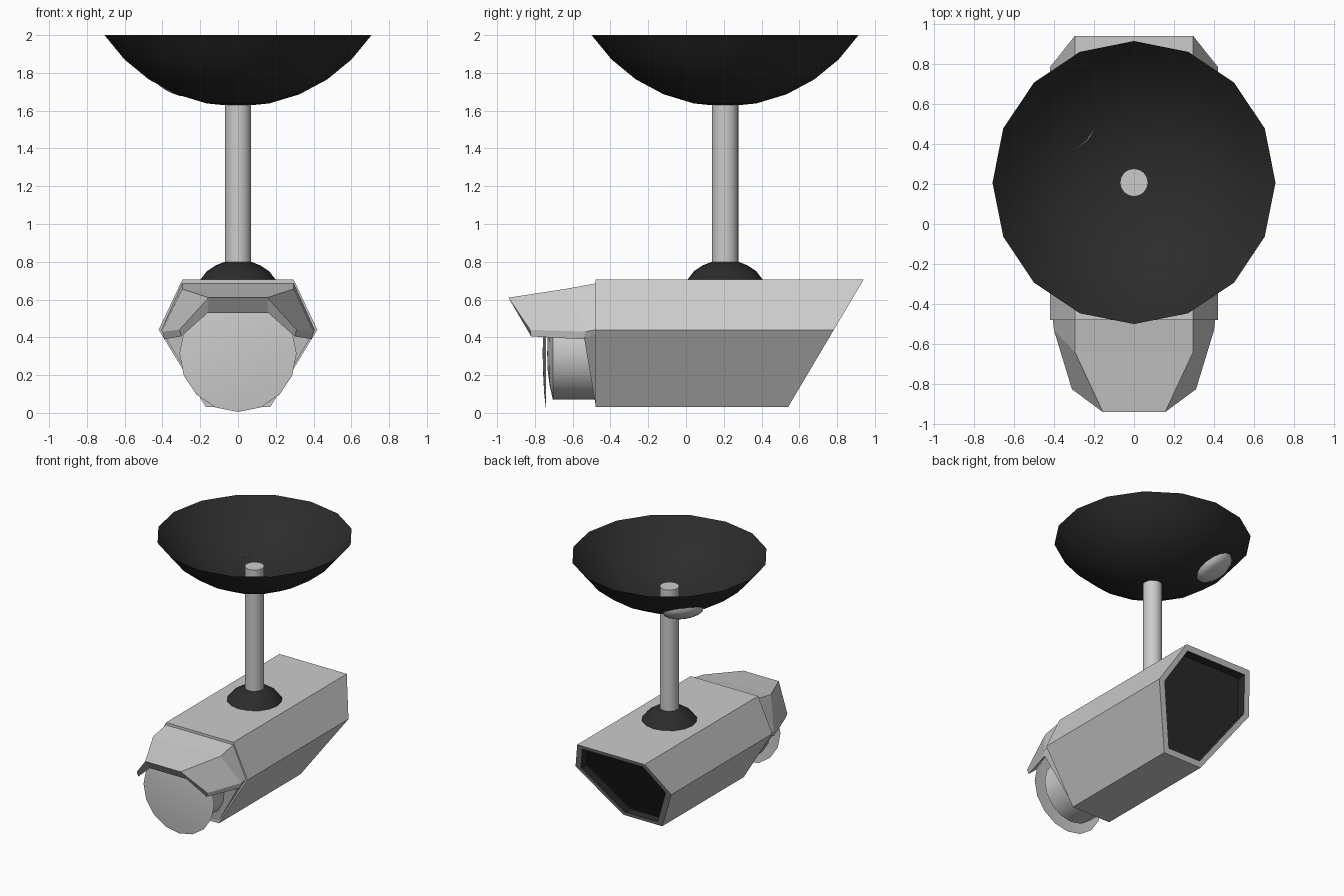
import bpy, bmesh, math
from mathutils import Matrix, Vector

if "Cube" in bpy.data.objects:
    bpy.data.objects.remove(bpy.data.objects["Cube"])


def material(name, value):
    m = bpy.data.materials.new(name)
    m.diffuse_color = (value, value, value, 1)
    m.use_nodes = True
    m.node_tree.nodes["Principled BSDF"].inputs["Base Color"].default_value = m.diffuse_color
    return m


black = material("black", 0.025)


def finish(name, bm, mats=(), smooth=None, recalc=True):
    if recalc:
        bmesh.ops.recalc_face_normals(bm, faces=bm.faces[:])
    me = bpy.data.meshes.new(name)
    bm.to_mesh(me)
    bm.free()
    for m in mats:
        me.materials.append(m)
    ob = bpy.data.objects.new(name, me)
    bpy.context.collection.objects.link(ob)
    if smooth:
        bpy.ops.object.select_all(action='DESELECT')
        ob.select_set(True)
        bpy.context.view_layer.objects.active = ob
        bpy.ops.object.shade_smooth_by_angle(angle=math.radians(smooth))
    return ob


def revolve(name, profile, origin, axis=(0, 0, 1), sides=16, mats=(), smooth=40):
    """Turn a (radius, height) profile around an axis."""
    bm = bmesh.new()
    rings = []
    for r, h in profile:
        if r == 0:
            rings.append([bm.verts.new((0, 0, h))] * sides)
        else:
            rings.append([bm.verts.new((r * math.cos(math.tau * i / sides),
                                        r * math.sin(math.tau * i / sides), h))
                          for i in range(sides)])
    for a, b in zip(rings, rings[1:]):
        for i in range(sides):
            j = (i + 1) % sides
            bm.faces.new(list(dict.fromkeys((a[i], a[j], b[j], b[i]))))
    rot = Vector(axis).to_track_quat('Z', 'Y').to_matrix().to_4x4()
    bm.transform(Matrix.Translation(origin) @ rot)
    return finish(name, bm, mats, smooth)


# camera housing: hexagonal prism with slanted, recessed back
section = [(0.17, 0.03), (0.42, 0.44), (0.295, 0.705)]
section += [(-x, z) for x, z in reversed(section)]
bm = bmesh.new()
front = [bm.verts.new((x, -0.48, z)) for x, z in section]
back = [bm.verts.new((x, 0.54 + (z - 0.03) * 0.4 / 0.675, z)) for x, z in section]
bm.faces.new(front)
rear = bm.faces.new(back)
for i in range(6):
    j = (i + 1) % 6
    bm.faces.new((front[i], front[j], back[j], back[i]))
bmesh.ops.recalc_face_normals(bm, faces=bm.faces[:])
bmesh.ops.inset_region(bm, faces=[rear], thickness=0.05)
walls = bmesh.ops.inset_region(bm, faces=[rear], thickness=0.001)["faces"]
bmesh.ops.translate(bm, verts=rear.verts[:], vec=(0, -0.07, 0))
for f in walls + [rear]:
    f.material_index = 1
finish("housing", bm, (material("grey", 0.8), black), recalc=False)

# front hood: faceted visor shell, outer and inner lines running front to back
top_out = [(0.295, -0.48, 0.685), (0.295, -0.64, 0.656), (0.155, -0.94, 0.61)]
low_out = [(0.405, -0.48, 0.44), (0.40, -0.53, 0.43), (0.31, -0.825, 0.44)]
low_in = [(0.39, -0.48, 0.42), (0.39, -0.545, 0.39), (0.30, -0.82, 0.405)]
top_in = [(0.26, -0.48, 0.64), (0.26, -0.64, 0.615), (0.16, -0.875, 0.53)]
half = [top_out, low_out, low_in, top_in]


def mirrored(line):
    return [(-x, y, z) for x, y, z in line]


loop = [mirrored(low_out), mirrored(top_out), top_out, low_out,
        low_in, top_in, mirrored(top_in), mirrored(low_in)]
bm = bmesh.new()
lines = [[bm.verts.new(p) for p in line] for line in loop]
for k in range(8):
    a, b = lines[k], lines[(k + 1) % 8]
    for i in range(2):
        bm.faces.new((a[i], b[i], b[i + 1], a[i + 1]))
for k in range(3):
    bm.faces.new((lines[k][2], lines[k + 1][2], lines[6 - k][2], lines[7 - k][2]))
finish("hood", bm)

# sloped collar under the hood
bm = bmesh.new()
for s in (-1, 1):
    for p in ((0.395, -0.48, 0.43), (0.17, -0.48, 0.05), (0.385, -0.54, 0.40),
              (0.25, -0.54, 0.60), (0.25, -0.48, 0.62)):
        bm.verts.new((s * p[0], p[1], p[2]))
bmesh.ops.convex_hull(bm, input=bm.verts[:])
finish("collar", bm)

# lens barrel and front glass, heights measured towards the front
revolve("lens_barrel", [(0.245, 0.47), (0.245, 0.705), (0.17, 0.722), (0.09, 0.732), (0, 0.735)],
        (0, 0, 0.315), (0, -1, 0))
revolve("front_glass", [(0.31, 0.74), (0.21, 0.751), (0.1, 0.757), (0, 0.759)],
        (0, 0, 0.315), (0, -1, 0))

# mounting parts: pivot dome, pole, ceiling bowl
MY = 0.207
revolve("pivot_dome", [(0.207, 0.695), (0.165, 0.75), (0.12, 0.78), (0.07, 0.80), (0, 0.805)],
        (0, MY, 0), mats=(black,))
revolve("pole", [(0.07, 0.72), (0.07, 1.76), (0, 1.76)], (0, MY, 0))
R, CZ = 0.85, 2.472
step = math.radians(11.25)
revolve("ceiling_bowl", [(R * math.sin(i * step), CZ - R * math.cos(i * step)) for i in range(6)],
        (0, MY, 0), mats=(black,))

# indicator dome on the underside of the bowl
tilt = math.radians(32)
out = Vector((-0.74 * math.sin(tilt), 0.67 * math.sin(tilt), -math.cos(tilt)))
dome = [(0.15 * math.cos(a), 0.06 * math.sin(a)) for a in (i * math.pi / 8 for i in range(4))]
revolve("indicator_dome", dome + [(0, 0.06)], Vector((0, MY, CZ)) + out * (R - 0.018), out)
